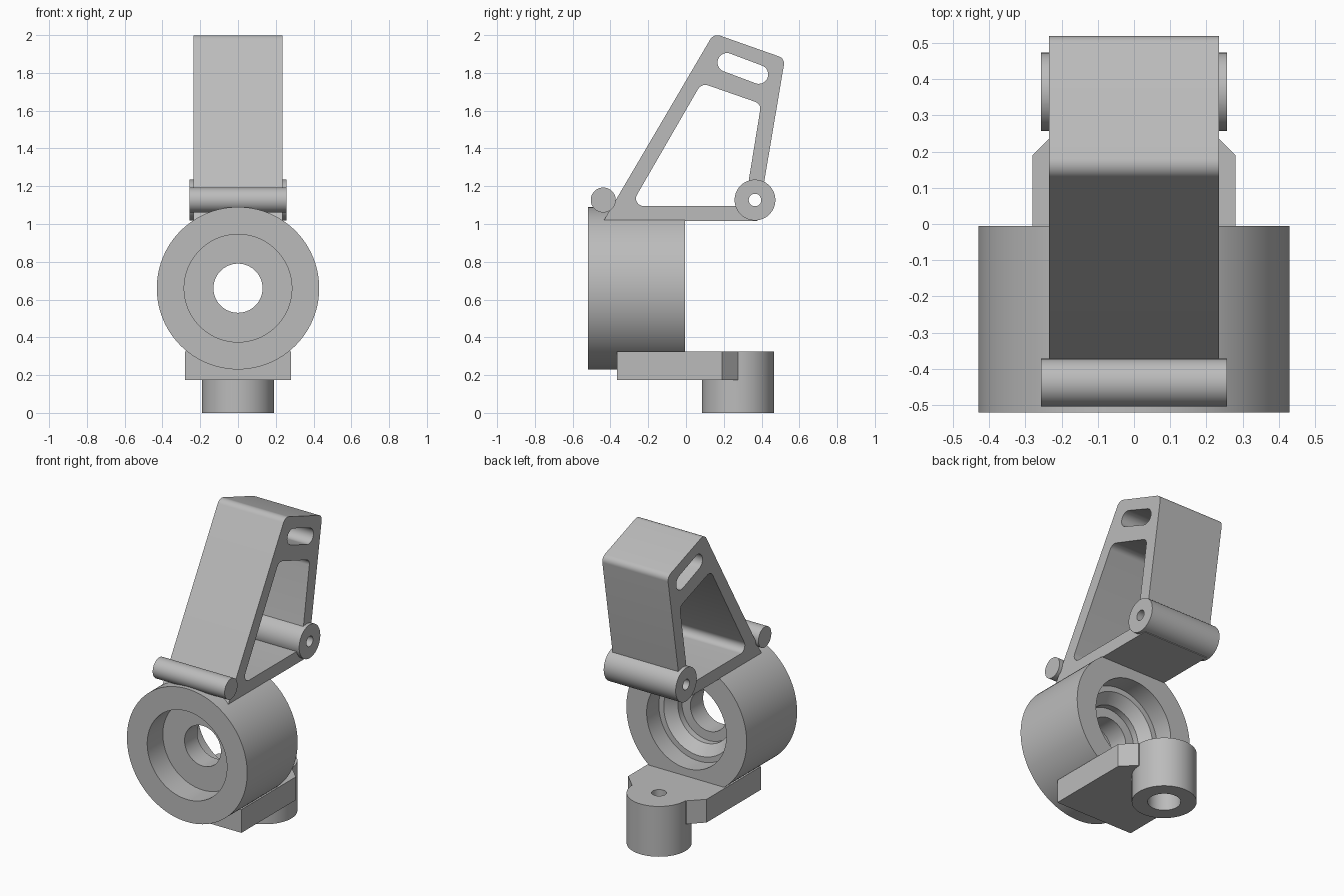
import bpy, bmesh, math
from mathutils import Vector, Matrix

if "Cube" in bpy.data.objects:
    bpy.data.objects.remove(bpy.data.objects["Cube"], do_unlink=True)

grey = bpy.data.materials.new("machined grey")
grey.use_nodes = True
COLOUR = (0.5, 0.5, 0.5, 1)
grey.diffuse_color = COLOUR
grey.node_tree.nodes["Principled BSDF"].inputs["Base Color"].default_value = COLOUR

# Maps a profile drawn in the local xy plane and extruded along local z
ALONG_X = Matrix(((0, 0, 1), (1, 0, 0), (0, 1, 0))).to_4x4()
ALONG_Z = Matrix.Identity(4)


def finish(name, bm):
    bmesh.ops.recalc_face_normals(bm, faces=bm.faces)
    mesh = bpy.data.meshes.new(name)
    bm.to_mesh(mesh)
    bm.free()
    mesh.materials.append(grey)
    ob = bpy.data.objects.new(name, mesh)
    bpy.context.collection.objects.link(ob)
    return ob


def prism(name, points, lo, hi, axis):
    bm = bmesh.new()
    face = bm.faces.new([bm.verts.new((p[0], p[1], lo)) for p in points])
    new = bmesh.ops.extrude_face_region(bm, geom=[face])["geom"]
    bmesh.ops.translate(bm, vec=(0, 0, hi - lo),
                        verts=[v for v in new if isinstance(v, bmesh.types.BMVert)])
    bm.transform(axis)
    return finish(name, bm)


def arc(centre, r, start, end, n):
    return [(centre[0] + r * math.cos(start + (end - start) * i / n),
             centre[1] + r * math.sin(start + (end - start) * i / n)) for i in range(n + 1)]


def rod(name, centre, r, lo, hi, axis):
    return prism(name, arc(centre, r, 0, math.tau, 64)[:-1], lo, hi, axis)


def rounded(corners, steps=8):
    """Polygon of (u, v, radius) corners with true arc fillets."""
    out = []
    for i, (u, v, r) in enumerate(corners):
        p = Vector((u, v))
        a = (Vector(corners[i - 1][:2]) - p).normalized()
        b = (Vector(corners[(i + 1) % len(corners)][:2]) - p).normalized()
        if r == 0:
            out.append((u, v))
            continue
        half = a.angle(b) / 2
        c = p + (a + b).normalized() * (r / math.sin(half))
        t0 = p + a * (r / math.tan(half)) - c
        t1 = p + b * (r / math.tan(half)) - c
        s = math.atan2(t0.y, t0.x)
        sweep = (math.atan2(t1.y, t1.x) - s + math.pi) % math.tau - math.pi
        out += arc(c, r, s, s + sweep, steps)
    return out


def combine(ob, other, operation):
    mod = ob.modifiers.new(operation.lower(), 'BOOLEAN')
    mod.operation, mod.solver, mod.object = operation, 'EXACT', other
    bpy.context.view_layer.objects.active = ob
    bpy.ops.object.modifier_apply(modifier=mod.name)
    bpy.data.objects.remove(other, do_unlink=True)


# Hub: closed ring section (radius, y) turned about the y axis
section = [(0.43, -0.52), (0.43, -0.005), (0.285, -0.005), (0.285, -0.13), (0.25, -0.13),
           (0.19, -0.19), (0.19, -0.23), (0.13, -0.23), (0.13, -0.36), (0.285, -0.36), (0.285, -0.52)]
bm = bmesh.new()
ring = [bm.verts.new((r, y, 0)) for r, y in section]
edges = [bm.edges.new((ring[i - 1], ring[i])) for i in range(len(ring))]
bmesh.ops.spin(bm, geom=ring + edges, cent=(0, 0, 0), axis=(0, 1, 0),
               angle=math.tau, steps=96, use_merge=True)
bmesh.ops.remove_doubles(bm, verts=bm.verts, dist=0.0001)
bmesh.ops.translate(bm, vec=(0, 0, 0.66), verts=bm.verts)
hub = finish("hub", bm)

# Foot plate with chamfered rear corners, plus the stepped vertical boss
side = [(0.28, -0.365), (0.28, 0.19), (0.195, 0.275)]
foot = prism("foot_plate", side + [(-x, y) for x, y in reversed(side)], 0.175, 0.325, ALONG_Z)
pivot = (0, 0.275)
combine(foot, rod("foot_boss", pivot, 0.19, 0, 0.325, ALONG_Z), 'UNION')
combine(foot, rod("screw_hole", pivot, 0.044, -0.1, 0.5, ALONG_Z), 'DIFFERENCE')
combine(foot, rod("screw_counterbore", pivot, 0.097, -0.1, 0.2, ALONG_Z), 'DIFFERENCE')

# Upright frame with a large window and a slanted slot
W = 0.235
frame = prism("upright_frame", rounded([(-0.437, 1.016, 0), (0.379, 1.016, 0),
              (0.524, 1.876, 0.04), (0.147, 2.009, 0.045)]), -W, W, ALONG_X)
window = rounded([(-0.294, 1.095, 0.04), (0.31, 1.095, 0.03),
                  (0.398, 1.636, 0.04), (0.082, 1.746, 0.045)])
combine(frame, prism("window", window, -1, 1, ALONG_X), 'DIFFERENCE')
a, b = Vector((0.217, 1.855)), Vector((0.385, 1.792))
tilt = math.atan2(b.y - a.y, b.x - a.x)
quarter = math.pi / 2
slot = (arc(b, 0.05, tilt - quarter, tilt + quarter, 16)
        + arc(a, 0.05, tilt + quarter, tilt + 3 * quarter, 16))
combine(frame, prism("slot", slot, -1, 1, ALONG_X), 'DIFFERENCE')

# Cross tubes at the front and rear of the frame
for name, centre, r in (("front_tube", (-0.438, 1.127), 0.066), ("rear_tube", (0.365, 1.127), 0.108)):
    combine(frame, rod(name, centre, r, -0.257, 0.257, ALONG_X), 'UNION')
    combine(frame, rod("pin_hole", centre, 0.033, -1, 1, ALONG_X), 'DIFFERENCE')

# Smooth curves, sharp edges
for ob in (hub, foot, frame):
    bpy.ops.object.select_all(action='DESELECT')
    ob.select_set(True)
    bpy.context.view_layer.objects.active = ob
    bpy.ops.object.shade_smooth_by_angle(angle=math.radians(30))
